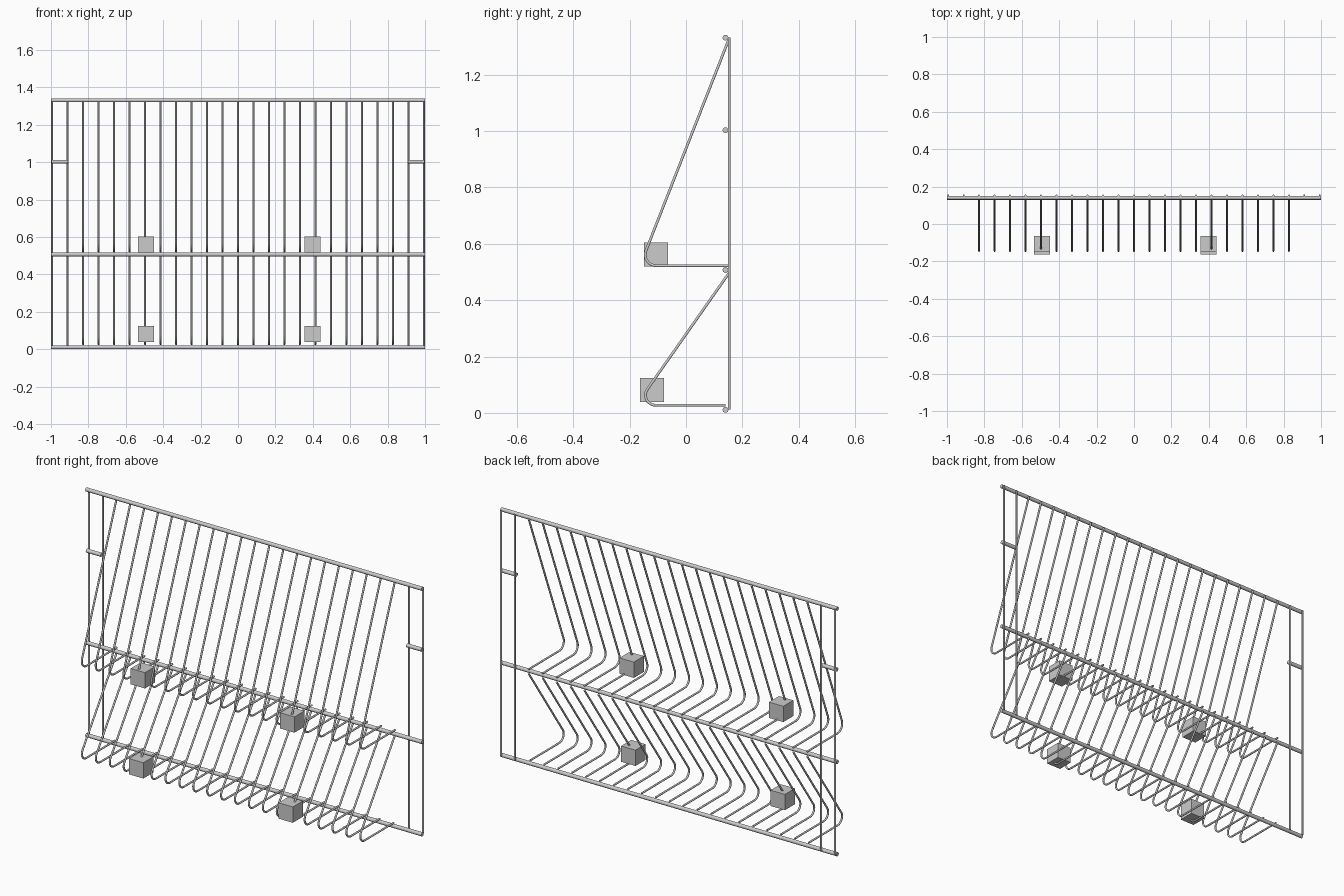
import bpy
import math
from mathutils import Vector

if "Cube" in bpy.data.objects:
    bpy.data.objects.remove(bpy.data.objects["Cube"])

WIRE_R, RAIL_R = 0.005, 0.0105
STEP = 0.0828          # spacing between the wires
BACK_Y, RAIL_Y = 0.153, 0.14


def rod(name, points, radius):
    """Round bar swept along a list of points, turned into a mesh."""
    cu = bpy.data.curves.new(name, 'CURVE')
    cu.dimensions = '3D'
    cu.bevel_depth = radius
    cu.bevel_resolution = 3
    cu.use_fill_caps = True
    sp = cu.splines.new('POLY')
    sp.points.add(len(points) - 1)
    for p, co in zip(sp.points, points):
        p.co = (*co, 1)
    ob = bpy.data.objects.new(name, cu)
    bpy.context.collection.objects.link(ob)
    bpy.ops.object.select_all(action='DESELECT')
    ob.select_set(True)
    bpy.context.view_layer.objects.active = ob
    bpy.ops.object.convert(target='MESH')
    ob = bpy.context.object
    bpy.ops.object.shade_smooth_by_angle(angle=math.radians(40))
    return ob


def bent_path(top, corner, end, r, steps=8):
    """Path top -> corner -> end in the YZ plane with a rounded corner."""
    c = Vector(corner)
    a, b = (Vector(top) - c).normalized(), (Vector(end) - c).normalized()
    half = a.angle(b) / 2
    centre = c + (a + b).normalized() * (r / math.sin(half))
    t = r / math.tan(half)
    u, v = c + a * t - centre, c + b * t - centre
    sweep = u.angle(v)
    arc = [centre + (u * math.sin((1 - i / steps) * sweep)
                     + v * math.sin(i / steps * sweep)) / math.sin(sweep)
           for i in range(steps + 1)]
    return [(0, p[0], p[1]) for p in [Vector(top), *arc, Vector(end)]]


def repeat(source, xs):
    """Linked copies of an object along x."""
    base = source.name
    source.location.x = xs[0]
    for x in xs[1:]:
        ob = source.copy()
        ob.name = base
        ob.location.x = x
        bpy.context.collection.objects.link(ob)


# Long horizontal rails
for name, z in (("bottom_rail", 0.0105), ("middle_rail", 0.507), ("top_rail", 1.331)):
    rod(name, [(-1, RAIL_Y, z), (1, RAIL_Y, z)], RAIL_R)

# Upright wires and short side bars at both ends
upright = rod("upright_wire", [(0, BACK_Y, 0.012), (0, BACK_Y, 1.332)], WIRE_R)
repeat(upright, [s * k * STEP for s in (-1, 1) for k in (11, 12)])
for side, s in (("left", -1), ("right", 1)):
    rod(side + "_short_bar", [(s * 0.909, RAIL_Y, 1.003), (s * 0.997, RAIL_Y, 1.003)], RAIL_R)

# Bent shelf wires, upper and lower tier
columns = [i * STEP for i in range(-10, 11)]
upper = bent_path((BACK_Y, 1.328), (-0.163, 0.522), (BACK_Y, 0.522), 0.039)
lower = bent_path((BACK_Y, 0.497), (-0.177, 0.027), (RAIL_Y, 0.027), 0.036)
repeat(rod("upper_shelf_wire", upper, WIRE_R), columns)
repeat(rod("lower_shelf_wire", lower, WIRE_R), columns)

# Small blocks clipped on the wire bends
for x in (-0.491, 0.398):
    for name, y, z in (("upper_block", -0.107, 0.561), ("lower_block", -0.121, 0.082)):
        bpy.ops.mesh.primitive_cube_add(size=0.085, location=(x, y, z))
        bpy.context.object.name = name
